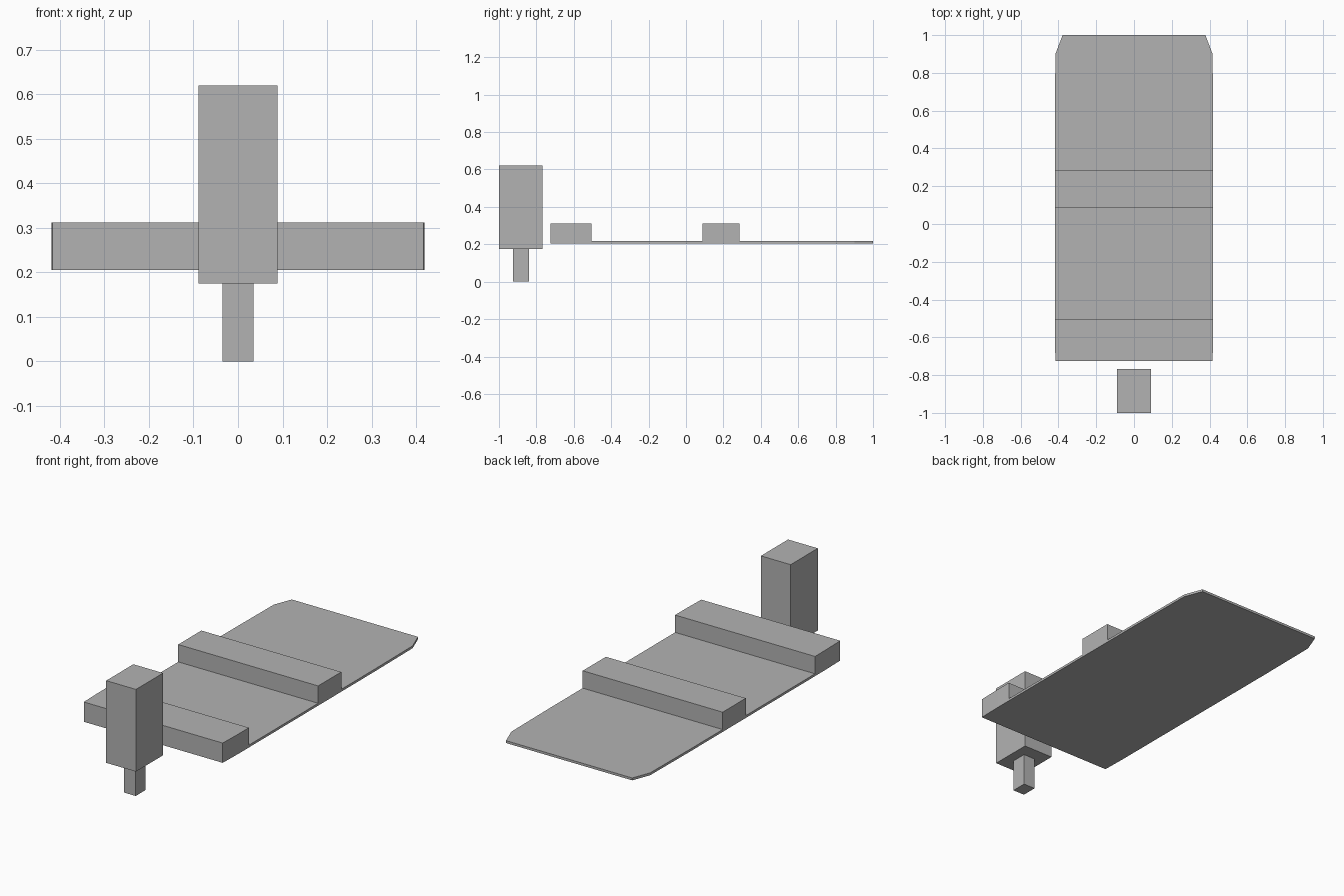
import bpy
import bmesh

default_cube = bpy.data.objects.get("Cube")
if default_cube:
    bpy.data.objects.remove(default_cube, do_unlink=True)

GREY = (0.45, 0.45, 0.45, 1)
grey = bpy.data.materials.new("plain grey")
grey.use_nodes = True
grey.diffuse_color = GREY
grey.node_tree.nodes["Principled BSDF"].inputs["Base Color"].default_value = GREY


def slab(name, half_outline, bottom, top):
    """Mirror a right-hand outline across x, then extrude it upwards."""
    outline = half_outline + [(-x, y) for x, y in reversed(half_outline)]
    bm = bmesh.new()
    base = bm.faces.new([bm.verts.new((x, y, bottom)) for x, y in outline])
    raised = bmesh.ops.extrude_face_region(bm, geom=[base])["geom"]
    verts = [v for v in raised if isinstance(v, bmesh.types.BMVert)]
    bmesh.ops.translate(bm, verts=verts, vec=(0, 0, top - bottom))
    bmesh.ops.recalc_face_normals(bm, faces=bm.faces)
    mesh = bpy.data.meshes.new(name)
    bm.to_mesh(mesh)
    bm.free()
    mesh.materials.append(grey)
    obj = bpy.data.objects.new(name, mesh)
    bpy.context.collection.objects.link(obj)
    return obj


def block(name, half_width, front, back, bottom, top):
    return slab(name, [(half_width, front), (half_width, back)], bottom, top)


DECK_BOTTOM, DECK_TOP, BAR_TOP = 0.205, 0.218, 0.312

# Thin deck with clipped rear corners
slab("deck", [(0.416, -0.725), (0.419, -0.59), (0.419, 0.56),
              (0.416, 0.9), (0.378, 1.0)], DECK_BOTTOM, DECK_TOP)

# Raised bars across the deck
slab("front_bar", [(0.416, -0.725), (0.419, -0.59), (0.419, -0.505)],
     DECK_TOP, BAR_TOP)
block("middle_bar", 0.419, 0.087, 0.285, DECK_TOP, BAR_TOP)

# Free-standing post on a narrow foot
block("post", 0.089, -1.0, -0.768, 0.175, 0.62)
block("post_foot", 0.035, -0.925, -0.84, 0.0, 0.175)
